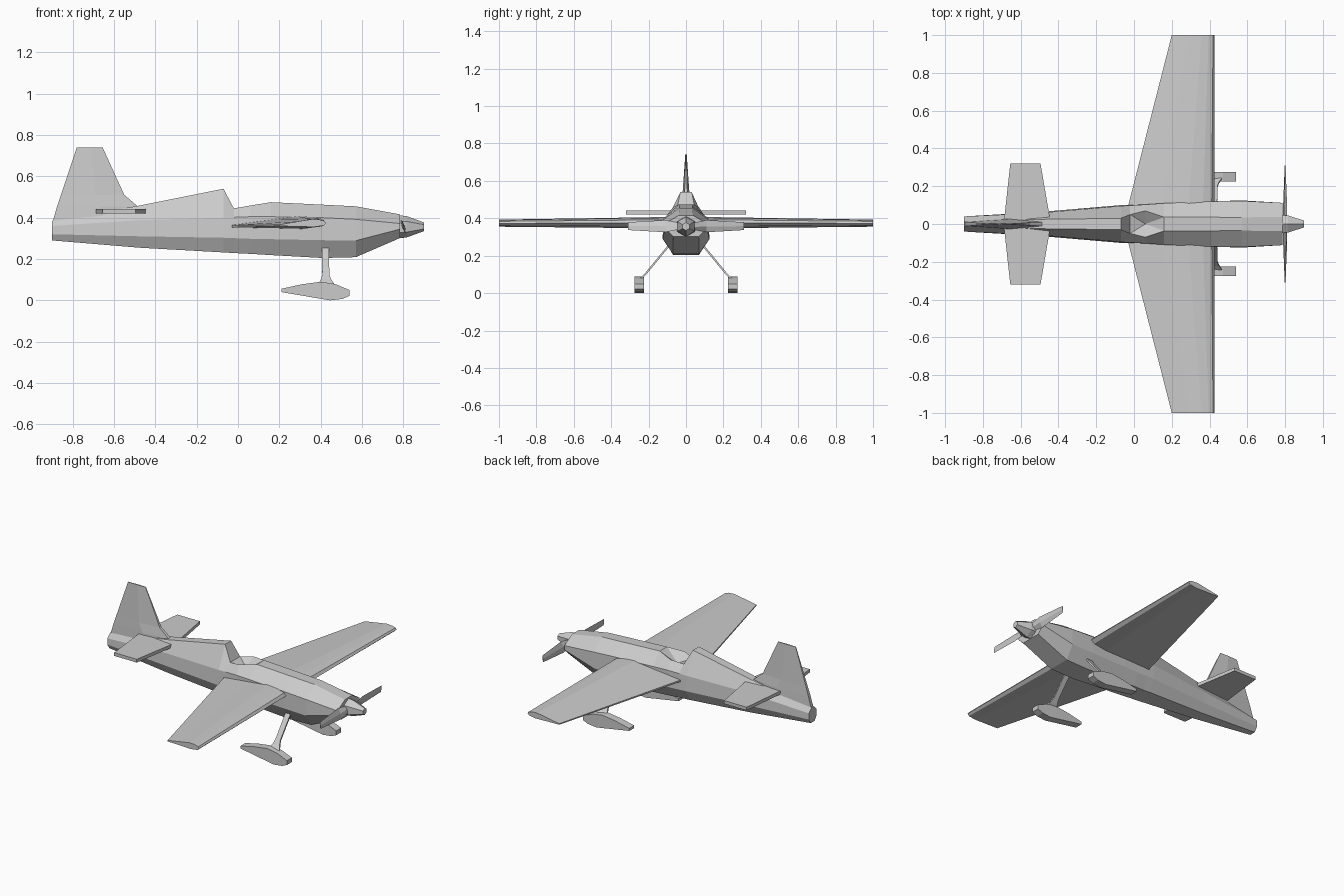
import bpy, bmesh
from math import cos, sin, pi

if "Cube" in bpy.data.objects:
    bpy.data.objects.remove(bpy.data.objects["Cube"])


def loft(name, rings, edit=None):
    """Skin a list of equal-length closed rings, with capped ends."""
    bm = bmesh.new()
    vs = [[bm.verts.new(p) for p in r] for r in rings]
    n = len(vs[0])
    for a, b in zip(vs, vs[1:]):
        for i in range(n):
            j = (i + 1) % n
            bm.faces.new((a[i], a[j], b[j], b[i]))
    bm.faces.new(vs[0])
    bm.faces.new(vs[-1])
    bmesh.ops.recalc_face_normals(bm, faces=bm.faces[:])
    if edit:
        edit(bm, vs)
    me = bpy.data.meshes.new(name)
    bm.to_mesh(me)
    bm.free()
    ob = bpy.data.objects.new(name, me)
    bpy.context.collection.objects.link(ob)
    return ob


# Fuselage: half sections from belly to spine (x, then y z pairs)
stations = [
    (-.90, .02, .290, .040, .320, .040, .360, .012, .385),
    (-.48, .04, .255, .065, .310, .060, .388, .025, .458),
    (-.07, .06, .232, .100, .303, .095, .400, .030, .540),
    (-.02, .06, .229, .102, .301, .098, .402, .050, .445),
    (.06, .065, .225, .105, .298, .103, .405, .070, .459),
    (.16, .065, .219, .110, .296, .110, .405, .036, .475),
    (.41, .07, .205, .120, .291, .120, .400, .036, .463),
    (.57, .07, .209, .125, .289, .122, .392, .035, .455),
    (.785, .068, .302, .112, .345, .112, .372, .038, .416),
]


def body_ring(s):
    half = [(s[0], s[i], s[i + 1]) for i in range(1, 9, 2)]
    return half + [(x, -y, z) for x, y, z in reversed(half)]


def open_cockpit(bm, vs):
    # sunken cockpit: replace the two deck faces by a fan to a low point
    deck = [f for f in bm.faces if all(v in (vs[3][3], vs[3][4], vs[4][3], vs[4][4],
                                             vs[5][3], vs[5][4]) for v in f.verts)]
    bmesh.ops.delete(bm, geom=deck, context='FACES')
    rim = [vs[3][3], vs[4][3], vs[5][3], vs[5][4], vs[4][4], vs[3][4]]
    low = bm.verts.new((.06, 0, .41))
    for a, b in zip(rim, rim[1:] + rim[:1]):
        bm.faces.new((a, b, low))
    bmesh.ops.recalc_face_normals(bm, faces=bm.faces[:])


loft("fuselage", [body_ring(s) for s in stations], open_cockpit)

# Fin: stacked slices (z, rear x, front x, half width)
fin = []
for z, x0, x1, w in [(.37, -.90, -.47, .03), (.455, -.875, -.485, .026),
                     (.51, -.857, -.55, .02), (.74, -.78, -.655, .004)]:
    xm = x0 + (x1 - x0) * .55
    fin.append([(x0, -w * .4, z), (xm, -w, z), (x1, -w * .4, z),
                (x1, w * .4, z), (xm, w, z), (x0, w * .4, z)])
loft("tail_fin", fin)

# Main wing: one loft from tip to tip
airfoil = [(0, .375), (.03, .392), (.13, .403), (.3, .407), (.6, .389), (1, .364),
           (1, .353), (.6, .350), (.25, .346), (.05, .357)]


def wing_ring(y, chord, k):
    return [(.425 - t * chord, y, .37 + (z - .37) * k) for t, z in airfoil]


loft("main_wing", [wing_ring(-1, .225, .62), wing_ring(-.1, .455, 1),
                   wing_ring(.1, .455, 1), wing_ring(1, .225, .62)])

# Tailplane: flat tapered slab
loft("tailplane", [[(x0, y, .42), (x1, y, .42), (x1, y, .441), (x0, y, .441)]
                   for y, x0, x1 in [(-.32, -.655, -.495), (0, -.69, -.44),
                                     (.32, -.655, -.495)]])

# Spinner: six-sided cone
loft("spinner", [[(x, r * sin(i * pi / 3), .356 + r * cos(i * pi / 3)) for i in range(6)]
                 for x, r in [(.78, .055), (.815, .052), (.90, .021)]])

# Propeller blades with a slight pitch, and the landing gear on each side
pant = [(.21, .04), (.21, .056), (.31, .078), (.40, .09), (.47, .079), (.54, .05),
        (.54, .022), (.505, .007), (.445, 0)]
for side, s in (("left", 1), ("right", -1)):
    blade = []
    for y, c, t, a in [(.02, .018, .008, .7), (.11, .034, .006, .3), (.31, .021, .002, .1)]:
        blade.append([(.80 + u * c * sin(a) * s + v * t * cos(a), s * y,
                       .358 + u * c * cos(a) - v * t * sin(a) * s)
                      for u, v in [(-1, 0), (0, 1), (1, 0), (0, -1)]])
    loft(side + "_propeller_blade", blade)

    loft(side + "_wheel_fairing", [[(x, s * y, z) for x, z in pant] for y in (.225, .275)])

    leg = []
    for y, z, x0, x1 in [(.085, .262, .405, .44), (.20, .122, .408, .442),
                         (.218, .10, .402, .45), (.24, .078, .39, .465)]:
        leg.append([(x0, s * (y - .004), z - .003), (x1, s * (y - .004), z - .003),
                    (x1, s * (y + .004), z + .003), (x0, s * (y + .004), z + .003)])
    loft(side + "_gear_leg", leg)
